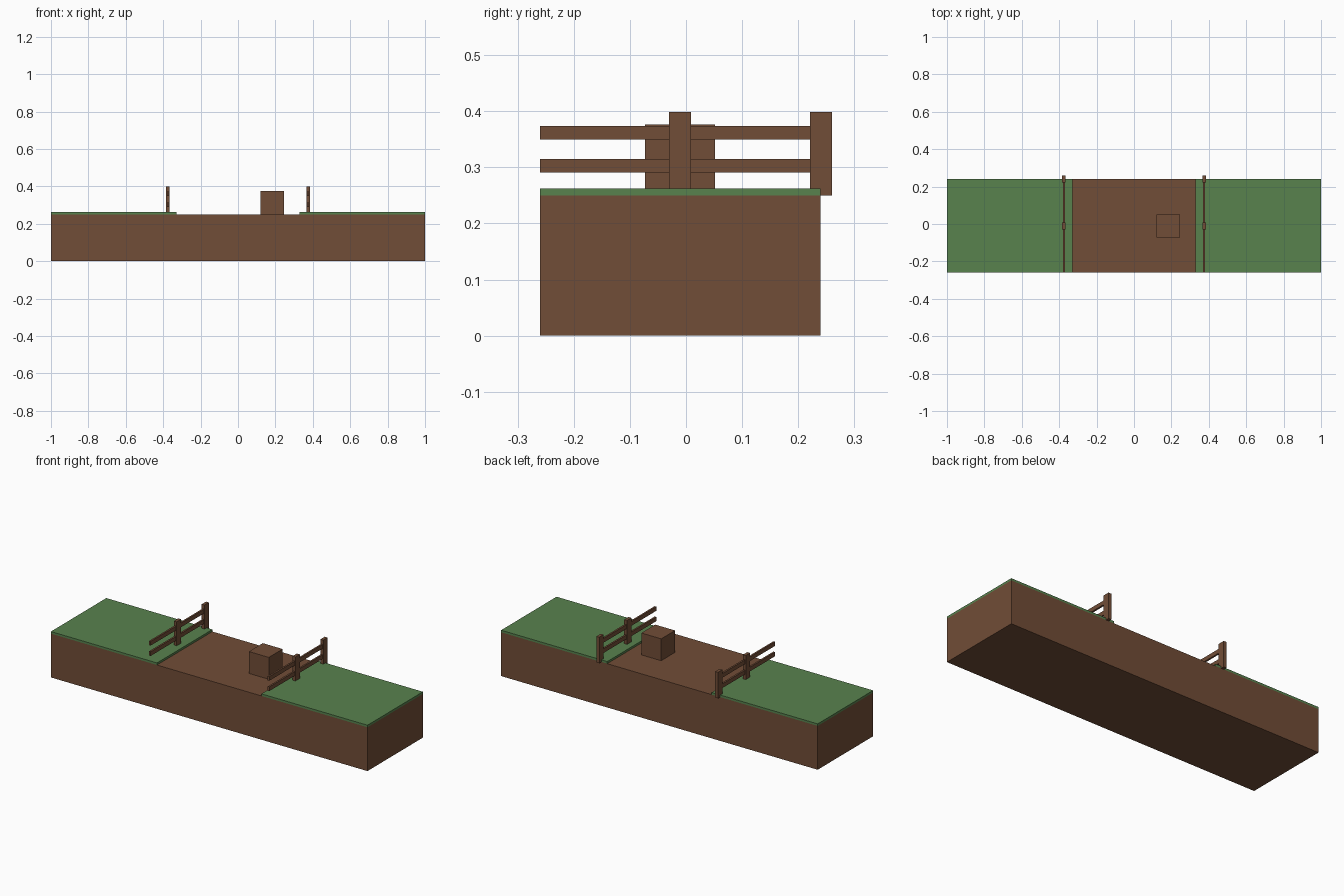
import bpy, bmesh, math
from mathutils import Matrix, Vector

if "Cube" in bpy.data.objects:
    bpy.data.objects.remove(bpy.data.objects["Cube"])


def material(name, rgb):
    m = bpy.data.materials.new(name)
    m.diffuse_color = (*rgb, 1)
    m.use_nodes = True
    m.node_tree.nodes["Principled BSDF"].inputs["Base Color"].default_value = m.diffuse_color
    return m


BROWN = material("earth brown", (0.165, 0.074, 0.038))
GREEN = material("grass green", (0.098, 0.225, 0.076))


def finish(name, bm, mat):
    bmesh.ops.recalc_face_normals(bm, faces=bm.faces)
    me = bpy.data.meshes.new(name)
    bm.to_mesh(me)
    bm.free()
    me.materials.append(mat)
    ob = bpy.data.objects.new(name, me)
    bpy.context.collection.objects.link(ob)
    return ob


def box(name, x, y, z, mat):
    """Box from (min, max) pairs on each axis."""
    bm = bmesh.new()
    size = [b - a for a, b in (x, y, z)]
    mid = Vector([(a + b) / 2 for a, b in (x, y, z)])
    bmesh.ops.create_cube(bm, size=1, matrix=Matrix.Translation(mid) @ Matrix.Diagonal((*size, 1)))
    return finish(name, bm, mat)


# Ground block
box("dirt_block", (-1, 1), (-0.26, 0.24), (0, 0.25), BROWN)

for side, s in (("left", -1), ("right", 1)):
    # Grass slab on each side of the path
    box(side + "_grass", tuple(sorted((s * 0.33, s))), (-0.26, 0.24), (0.25, 0.262), GREEN)
    # Fence posts and rails
    fx = s * 0.375
    for label, y0, y1 in (("middle", -0.03, 0.009), ("back", 0.221, 0.26)):
        box(f"{side}_{label}_post", (fx - 0.009, fx + 0.009), (y0, y1), (0.25, 0.399), BROWN)
    for label, z0 in (("lower", 0.291), ("upper", 0.35)):
        box(f"{side}_{label}_rail", (fx - 0.005, fx + 0.005), (-0.26, 0.235), (z0, z0 + 0.024), BROWN)

# Crate: framed cube with sunken panels
C, S = Vector((0.183, -0.0105, 0.3135)), 0.125
bm = bmesh.new()
bmesh.ops.create_cube(bm, size=S, matrix=Matrix.Translation(C))
bmesh.ops.inset_individual(bm, faces=bm.faces[:], thickness=0.024)
panels = [f for f in bm.faces if all(len(e.link_faces) == 2 for e in f.edges)
          and f.calc_area() < (S - 0.047) ** 2 and abs((f.calc_center_median() - C).length - S / 2) < 1e-4]
for f in panels:
    n = f.normal.copy()
    new = bmesh.ops.extrude_discrete_faces(bm, faces=[f])["faces"][0]
    bmesh.ops.translate(bm, verts=new.verts, vec=-n * 0.012)
finish("crate", bm, BROWN)

# Diagonal braces across the crate panels
bm = bmesh.new()
brace = (Matrix.Translation((0, -S / 2 + 0.007, 0)) @ Matrix.Rotation(math.radians(45), 4, "Y")
         @ Matrix.Diagonal((0.112, 0.012, 0.018, 1)))
turns = [Matrix.Rotation(math.radians(90 * i), 4, "Z") for i in range(4)]
turns.append(Matrix.Rotation(math.radians(90), 4, "Z") @ Matrix.Rotation(math.radians(-90), 4, "X"))
for t in turns:
    bmesh.ops.create_cube(bm, size=1, matrix=Matrix.Translation(C) @ t @ brace)
finish("crate_braces", bm, BROWN)
